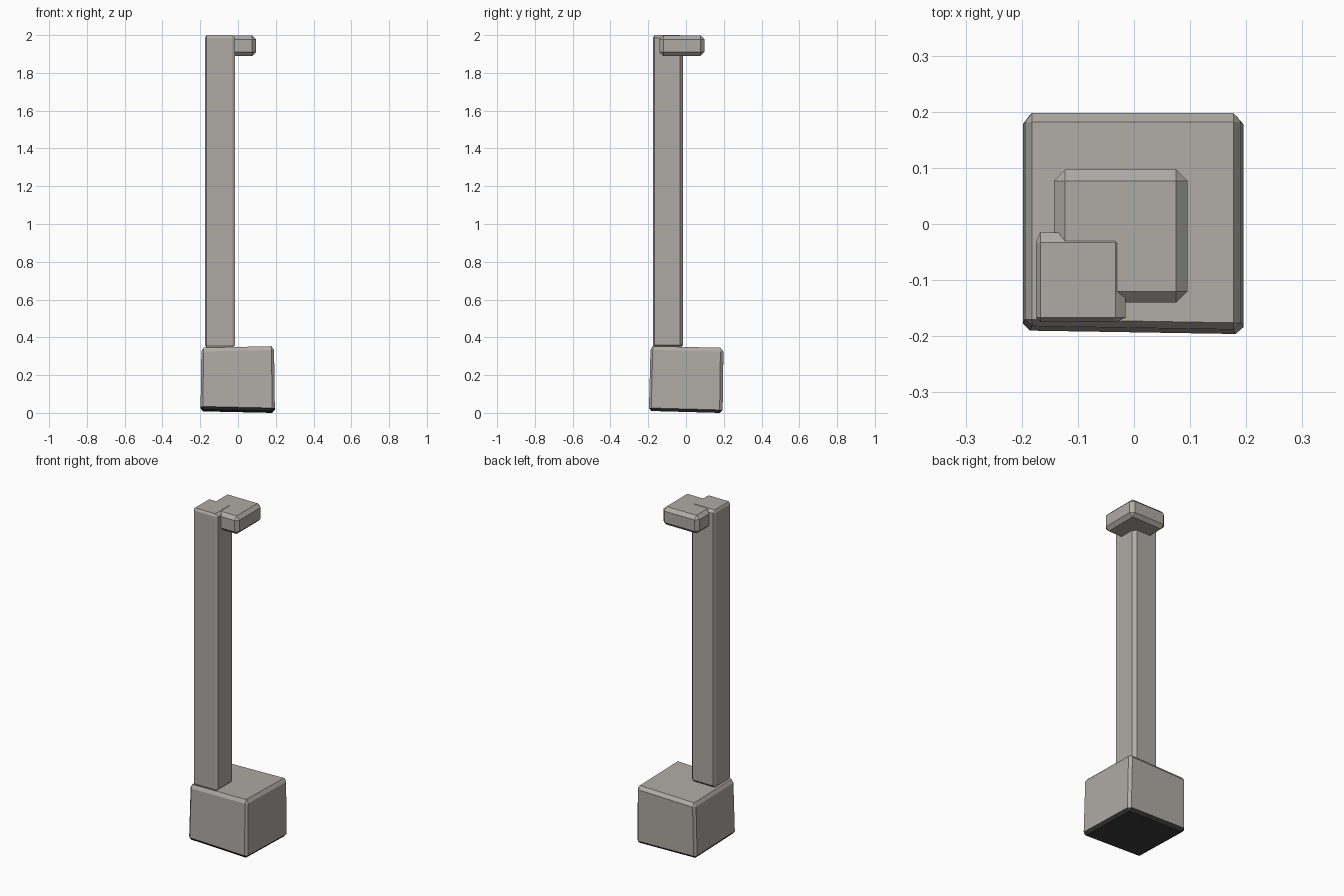
import bpy, bmesh
from itertools import product
from mathutils import Vector

if "Cube" in bpy.data.objects:
    bpy.data.objects.remove(bpy.data.objects["Cube"])


def material(name, rgb):
    m = bpy.data.materials.new(name)
    m.diffuse_color = (*rgb, 1)
    m.use_nodes = True
    m.node_tree.nodes["Principled BSDF"].inputs["Base Color"].default_value = m.diffuse_color
    return m


stone = material("warm grey stone", (0.43, 0.41, 0.375))
dark = material("dark underside", (0.045, 0.045, 0.043))


def chamfered_block(name, lo, hi, inset_lo, inset_hi, warp=None):
    """Box with chamfered edges; the chamfer can differ on each side."""
    bm = bmesh.new()
    for sign in product((-1, 1), repeat=3):
        corner = Vector([hi[i] if sign[i] > 0 else lo[i] for i in range(3)])
        if warp:
            corner += Vector(warp(*sign))
        # Three points per corner, each lying on one of the meeting sides
        for side in range(3):
            p = corner.copy()
            for i in range(3):
                if i != side:
                    p[i] += -inset_hi[i] if sign[i] > 0 else inset_lo[i]
            bm.verts.new(p)
    bmesh.ops.convex_hull(bm, input=bm.verts[:])
    bmesh.ops.dissolve_limit(bm, angle_limit=0.01, verts=bm.verts[:], edges=bm.edges[:])
    bmesh.ops.recalc_face_normals(bm, faces=bm.faces[:])
    mesh = bpy.data.meshes.new(name)
    bm.to_mesh(mesh)
    bm.free()
    mesh.materials.append(stone)
    obj = bpy.data.objects.new(name, mesh)
    bpy.context.collection.objects.link(obj)
    return obj


# Slightly crooked base block
def crooked(sx, sy, sz):
    dz = 0.004 * sx - 0.004 * sy if sz > 0 else -0.004 * sx - 0.005 * sy
    dx = -0.002 * sz if sx > 0 else 0.002 * sz
    dy = (0.004 * sz - 0.003 * sx) if sy < 0 else 0.002 * sz
    return dx, dy, dz


base = chamfered_block("base_block", (-0.196, -0.189, 0.009), (0.193, 0.196, 0.345),
                       (0.012, 0.012, 0.016), (0.014, 0.016, 0.02), crooked)
base.data.materials.append(dark)
for face in base.data.polygons:
    if face.normal.z < -0.3:
        face.material_index = 1

# Tall post standing on one corner of the base
chamfered_block("post", (-0.175, -0.175, 0.343), (-0.015, -0.015, 2.0),
                (0.008, 0.008, 0.016), (0.018, 0.018, 0.014))

# Small cap block offset at the top of the post
chamfered_block("cap_block", (-0.143, -0.14, 1.89), (0.095, 0.097, 1.998),
                (0.02,) * 3, (0.02,) * 3)
